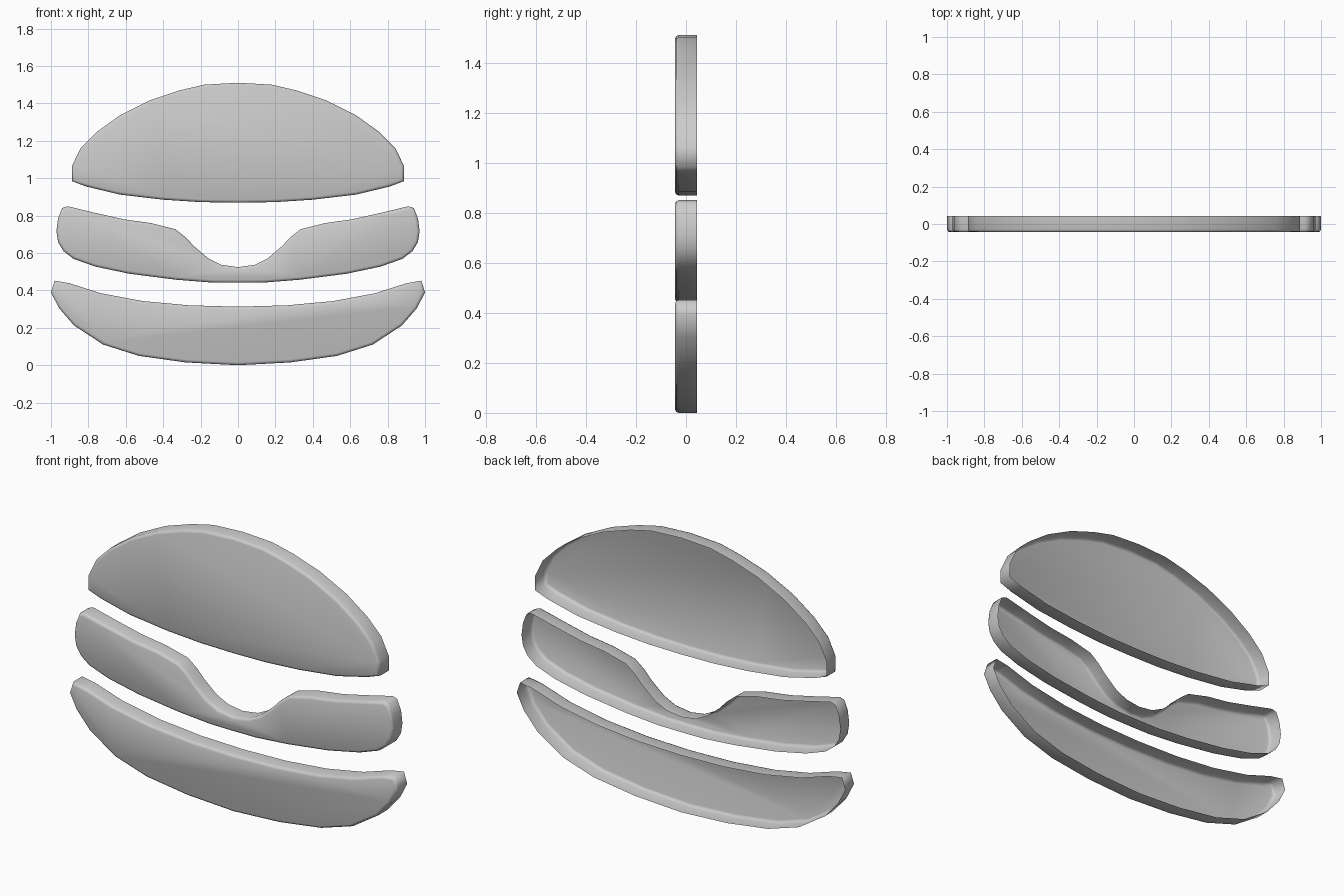
import bpy, bmesh

cube = bpy.data.objects.get("Cube")
if cube:
    bpy.data.objects.remove(cube, do_unlink=True)

HALF_DEPTH = 0.044
BEVEL = 0.015

grey = bpy.data.materials.new("plain grey")
grey.use_nodes = True
colour = (0.6, 0.6, 0.6, 1)
grey.diffuse_color = colour
grey.node_tree.nodes["Principled BSDF"].inputs["Base Color"].default_value = colour


def shell(name, half):
    """Open-backed plate from a half outline (top centre to bottom centre), mirrored in x."""
    outline = half + [(-x, z) for x, z in reversed(half[1:-1])]
    bm = bmesh.new()
    front = [bm.verts.new((x, -HALF_DEPTH, z)) for x, z in outline]
    back = [bm.verts.new((x, HALF_DEPTH, z)) for x, z in outline]
    face = bm.faces.new(front)
    for i in range(len(front)):
        j = (i + 1) % len(front)
        bm.faces.new((front[j], front[i], back[i], back[j]))
    bm.normal_update()
    if face.normal.y > 0:
        bmesh.ops.reverse_faces(bm, faces=bm.faces[:])
    # Rounded front rim
    bmesh.ops.bevel(bm, geom=list(face.edges), offset=BEVEL, segments=2,
                    profile=0.5, affect='EDGES')
    for f in bm.faces:
        f.smooth = True
    mesh = bpy.data.meshes.new(name)
    bm.to_mesh(mesh)
    bm.free()
    mesh.materials.append(grey)
    obj = bpy.data.objects.new(name, mesh)
    bpy.context.collection.objects.link(obj)


# Domed top bun
shell("top_bun", [
    (0, 1.51), (.18, 1.5), (.31, 1.47), (.47, 1.417), (.63, 1.337), (.757, 1.246),
    (.842, 1.16), (.888, 1.064), (.888, .984), (.81, .955), (.63, .912),
    (.4, .885), (.2, .872), (0, .869)])

# Filling with a dipped centre
shell("filling", [
    (0, .524), (.09, .537), (.16, .572), (.235, .636), (.28, .684), (.335, .727),
    (.465, .76), (.61, .78), (.757, .813), (.912, .85), (.94, .84), (.962, .786),
    (.971, .717), (.962, .658), (.933, .61), (.88, .569), (.762, .527),
    (.58, .489), (.33, .457), (.14, .442), (0, .441)])

# Curved bottom bun
shell("bottom_bun", [
    (0, .313), (.26, .32), (.51, .343), (.735, .385), (.9, .438), (.98, .452),
    (1, .39), (.957, .305), (.876, .212), (.72, .11), (.53, .05), (.28, .015), (0, 0)])
